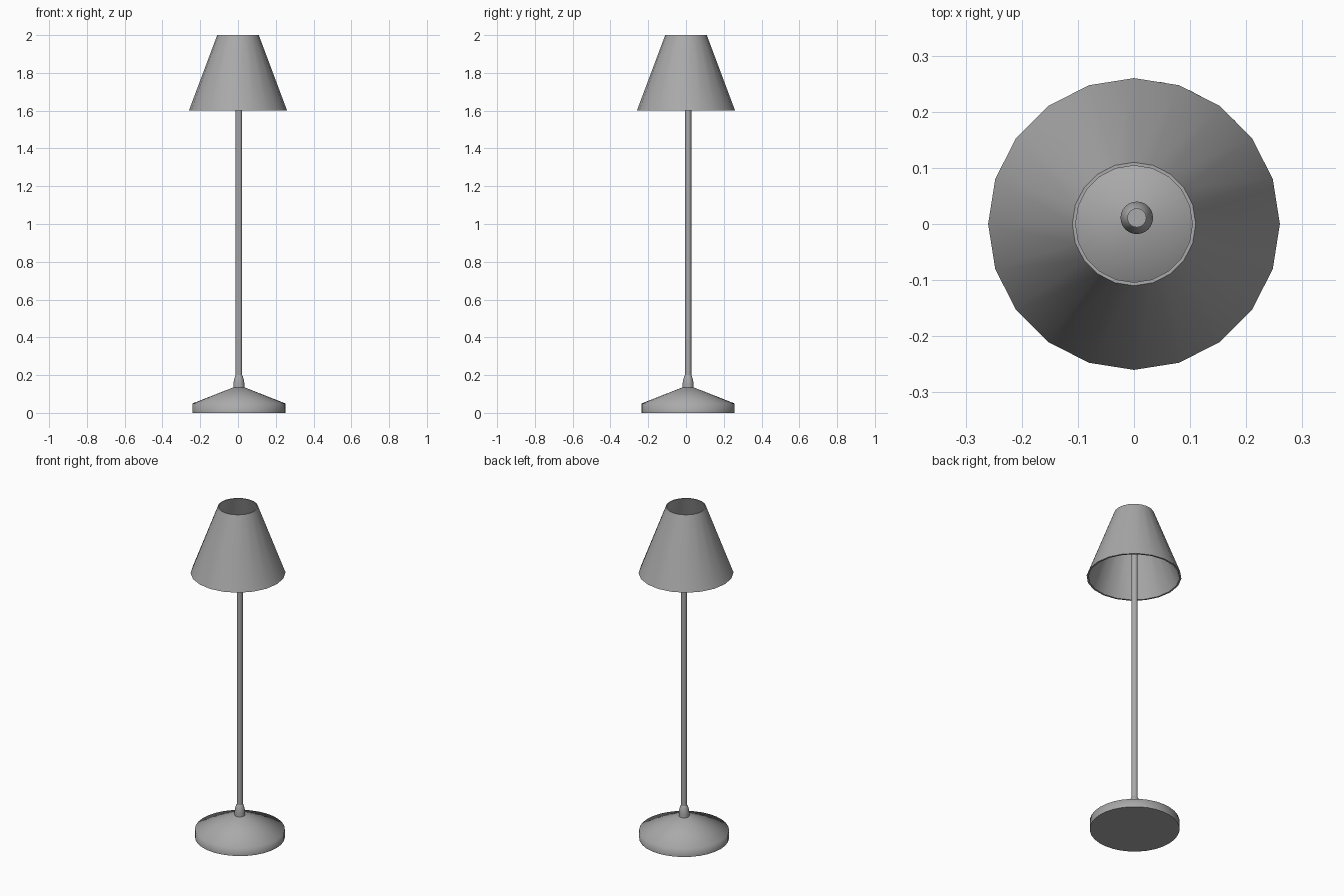
import bpy, bmesh, math
from mathutils import Matrix

cube = bpy.data.objects.get("Cube")
if cube:
    bpy.data.objects.remove(cube, do_unlink=True)

grey = bpy.data.materials.new("mid grey")
grey.use_nodes = True
colour = (0.4, 0.4, 0.4, 1)
grey.diffuse_color = colour
grey.node_tree.nodes["Principled BSDF"].inputs["Base Color"].default_value = colour


def lathe(name, profile, sides, centre=(0, 0), closed=False, angle=40):
    """Spin an (radius, height) profile around the vertical axis."""
    bm = bmesh.new()
    verts = [bm.verts.new((r, 0, z)) for r, z in profile]
    edges = [bm.edges.new(p) for p in zip(verts, verts[1:])]
    if closed:
        edges.append(bm.edges.new((verts[-1], verts[0])))
    bmesh.ops.spin(bm, geom=verts + edges, axis=(0, 0, 1), cent=(0, 0, 0),
                   angle=math.tau, steps=sides, use_merge=True)
    bmesh.ops.remove_doubles(bm, verts=bm.verts, dist=0.0001)
    bmesh.ops.recalc_face_normals(bm, faces=bm.faces)
    bm.transform(Matrix.Translation((*centre, 0)))
    mesh = bpy.data.meshes.new(name)
    bm.to_mesh(mesh)
    bm.free()
    mesh.materials.append(grey)
    obj = bpy.data.objects.new(name, mesh)
    bpy.context.collection.objects.link(obj)
    bpy.ops.object.select_all(action="DESELECT")
    obj.select_set(True)
    bpy.context.view_layer.objects.active = obj
    bpy.ops.object.shade_smooth_by_angle(angle=math.radians(angle))
    return obj


# The stand sits slightly off the shade's axis
stand = (0.005, 0.011)

# Weighted foot with a shallow cone top
lathe("base", [(0, 0), (0.246, 0), (0.246, 0.05), (0.03, 0.135), (0, 0.135)],
      32, stand, angle=75)

# Collar that tapers into the pole
lathe("collar", [(0.029, 0.13), (0.029, 0.155), (0.026, 0.175),
                 (0.02, 0.195), (0.017, 0.2)], 24, stand)

# Pole ending inside the shade
lathe("pole", [(0, 0.13), (0.017, 0.13), (0.017, 1.8), (0, 1.8)], 24, stand)

# Open conical shade with thin walls
lathe("shade", [(0.26, 1.6), (0.11, 2), (0.104, 2), (0.25, 1.6)],
      20, closed=True)
